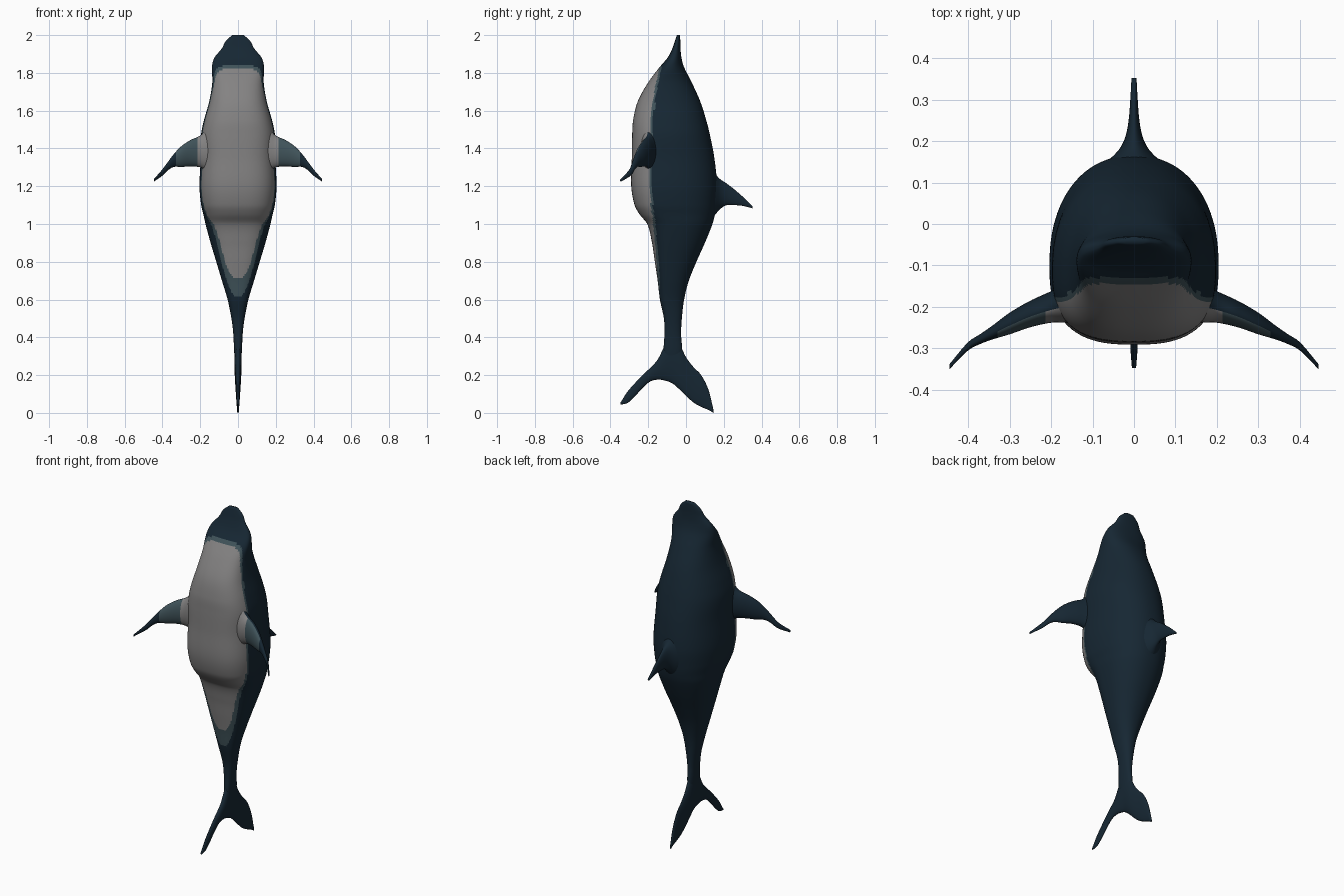
import bpy, bmesh, math


def material(name, rgb):
    m = bpy.data.materials.new(name)
    m.diffuse_color = (*rgb, 1)
    return m


DARK = material("dark_skin", (0.008, 0.02, 0.033))
FADE = material("fade_skin", (0.05, 0.085, 0.10))
PALE = material("pale_belly", (0.23, 0.225, 0.225))


def sample(rows, t):
    """Smooth cubic interpolation of section rows keyed by their first value."""
    i = 0
    while i < len(rows) - 2 and t > rows[i + 1][0]:
        i += 1
    a, b = rows[i], rows[i + 1]
    p, n = rows[max(i - 1, 0)], rows[min(i + 2, len(rows) - 1)]
    h = b[0] - a[0]
    u = (t - a[0]) / h
    out = []
    for k in range(1, len(a)):
        ma = (b[k] - p[k]) / (b[0] - p[0]) * h
        mb = (n[k] - a[k]) / (n[0] - a[0]) * h
        out.append((2*u**3 - 3*u**2 + 1) * a[k] + (u**3 - 2*u**2 + u) * ma
                   + (3*u**2 - 2*u**3) * b[k] + (u**3 - u**2) * mb)
    return out


def loft(name, rows, steps, sides, point, paint):
    bm = bmesh.new()
    rings = []
    for i in range(steps + 1):
        t = rows[0][0] + (rows[-1][0] - rows[0][0]) * i / steps
        s = sample(rows, t)
        rings.append([bm.verts.new(point(t, s, 2 * math.pi * j / sides)) for j in range(sides)])
    for r, q in zip(rings, rings[1:]):
        for j in range(sides):
            k = (j + 1) % sides
            bm.faces.new((r[j], r[k], q[k], q[j]))
    bm.faces.new(rings[0])
    bm.faces.new(rings[-1])
    bmesh.ops.recalc_face_normals(bm, faces=bm.faces)
    for f in bm.faces:
        f.smooth = True
        f.material_index = paint(f.calc_center_median(), f.normal)
    me = bpy.data.meshes.new(name)
    bm.to_mesh(me)
    bm.free()
    for m in (DARK, FADE, PALE):
        me.materials.append(m)
    ob = bpy.data.objects.new(name, me)
    bpy.context.collection.objects.link(ob)
    return ob


def power(v, e):
    return math.copysign(abs(v) ** (2 / e), v)


# Body: height, belly y, back y, half width
body_rows = [
    (0.22, -0.09, -0.05, 0.010), (0.32, -0.117, -0.022, 0.020), (0.42, -0.114, -0.026, 0.025),
    (0.50, -0.117, -0.022, 0.035), (0.60, -0.138, -0.01, 0.055), (0.70, -0.15, 0.015, 0.085),
    (0.80, -0.165, 0.055, 0.115), (0.90, -0.18, 0.10, 0.145), (1.00, -0.205, 0.14, 0.172),
    (1.05, -0.245, 0.153, 0.183), (1.10, -0.272, 0.16, 0.195), (1.20, -0.29, 0.165, 0.204),
    (1.35, -0.287, 0.15, 0.197), (1.47, -0.285, 0.127, 0.196), (1.55, -0.28, 0.107, 0.180),
    (1.65, -0.255, 0.075, 0.152), (1.75, -0.20, 0.03, 0.136), (1.83, -0.14, -0.01, 0.138),
    (1.88, -0.098, -0.024, 0.125), (1.93, -0.072, -0.029, 0.085), (1.97, -0.058, -0.030, 0.064),
    (2.00, -0.048, -0.032, 0.030)]
# Height and y of the border between belly and back colours
border_rows = [(0.22, -0.20), (0.50, -0.155), (0.65, -0.145), (0.80, -0.15), (1.00, -0.168),
               (1.20, -0.188), (1.50, -0.183), (1.70, -0.162), (1.83, -0.136), (2.0, -0.12)]


def body_point(z, s, a):
    front, back, w = s
    mid = front + (back - front) * 0.42
    e = 2.7 if math.sin(a) < 0 else 2.2
    depth = mid - front if math.sin(a) < 0 else back - mid
    return (w * power(math.cos(a), e), mid + depth * power(math.sin(a), e), z)


def body_paint(c, n):
    d = c.y - sample(border_rows, c.z)[0]
    return 2 if d < -0.006 else 1 if d < 0.006 else 0


loft("body", body_rows, 180, 96, body_point, body_paint)

# Tail fluke: y, lower edge, upper edge, half thickness
fluke_rows = [
    (-0.347, 0.044, 0.054, 0.005), (-0.31, 0.052, 0.112, 0.008), (-0.27, 0.088, 0.158, 0.010),
    (-0.23, 0.132, 0.20, 0.012), (-0.19, 0.166, 0.238, 0.014), (-0.15, 0.176, 0.282, 0.016),
    (-0.115, 0.172, 0.35, 0.018), (-0.07, 0.155, 0.41, 0.019), (-0.025, 0.115, 0.345, 0.018),
    (0.0, 0.09, 0.295, 0.016), (0.04, 0.055, 0.242, 0.013), (0.08, 0.032, 0.20, 0.011),
    (0.12, 0.015, 0.12, 0.008), (0.145, 0.0, 0.018, 0.005)]
# Dorsal fin: y, lower edge, upper edge, half thickness
dorsal_rows = [
    (0.10, 1.00, 1.32, 0.115), (0.15, 1.045, 1.27, 0.065), (0.18, 1.078, 1.238, 0.036),
    (0.21, 1.098, 1.218, 0.021), (0.25, 1.10, 1.188, 0.013), (0.30, 1.096, 1.145, 0.009),
    (0.352, 1.083, 1.095, 0.006)]


def fin_point(y, s, a):
    lo, hi, w = s
    return (w * math.cos(a), y, (lo + hi) / 2 + (hi - lo) / 2 * math.sin(a))


for name, rows in (("tail_fluke", fluke_rows), ("dorsal_fin", dorsal_rows)):
    loft(name, rows, 60, 32, fin_point, lambda c, n: 0)

# Flippers: x, trailing edge, leading edge, y, half thickness
flipper_rows = [
    (0.13, 1.27, 1.54, -0.185, 0.055), (0.17, 1.285, 1.50, -0.192, 0.046),
    (0.20, 1.30, 1.468, -0.20, 0.038), (0.25, 1.305, 1.445, -0.217, 0.032),
    (0.30, 1.302, 1.412, -0.24, 0.026), (0.34, 1.302, 1.37, -0.261, 0.017),
    (0.37, 1.285, 1.33, -0.277, 0.012), (0.40, 1.256, 1.29, -0.295, 0.010),
    (0.445, 1.225, 1.238, -0.344, 0.006)]


def flipper_point(x, s, a):
    lo, hi, y, w = s
    return (x, y + w * math.cos(a), (lo + hi) / 2 + (hi - lo) / 2 * math.sin(a))


def flipper_paint(c, n):
    if n.y > -0.35 or c.x > 0.33:
        return 0
    return 2 if c.x < 0.215 else 1


flippers = loft("flippers", flipper_rows, 60, 32, flipper_point, flipper_paint)
mirror = flippers.modifiers.new("mirror", "MIRROR")
mirror.use_axis = (True, False, False)
